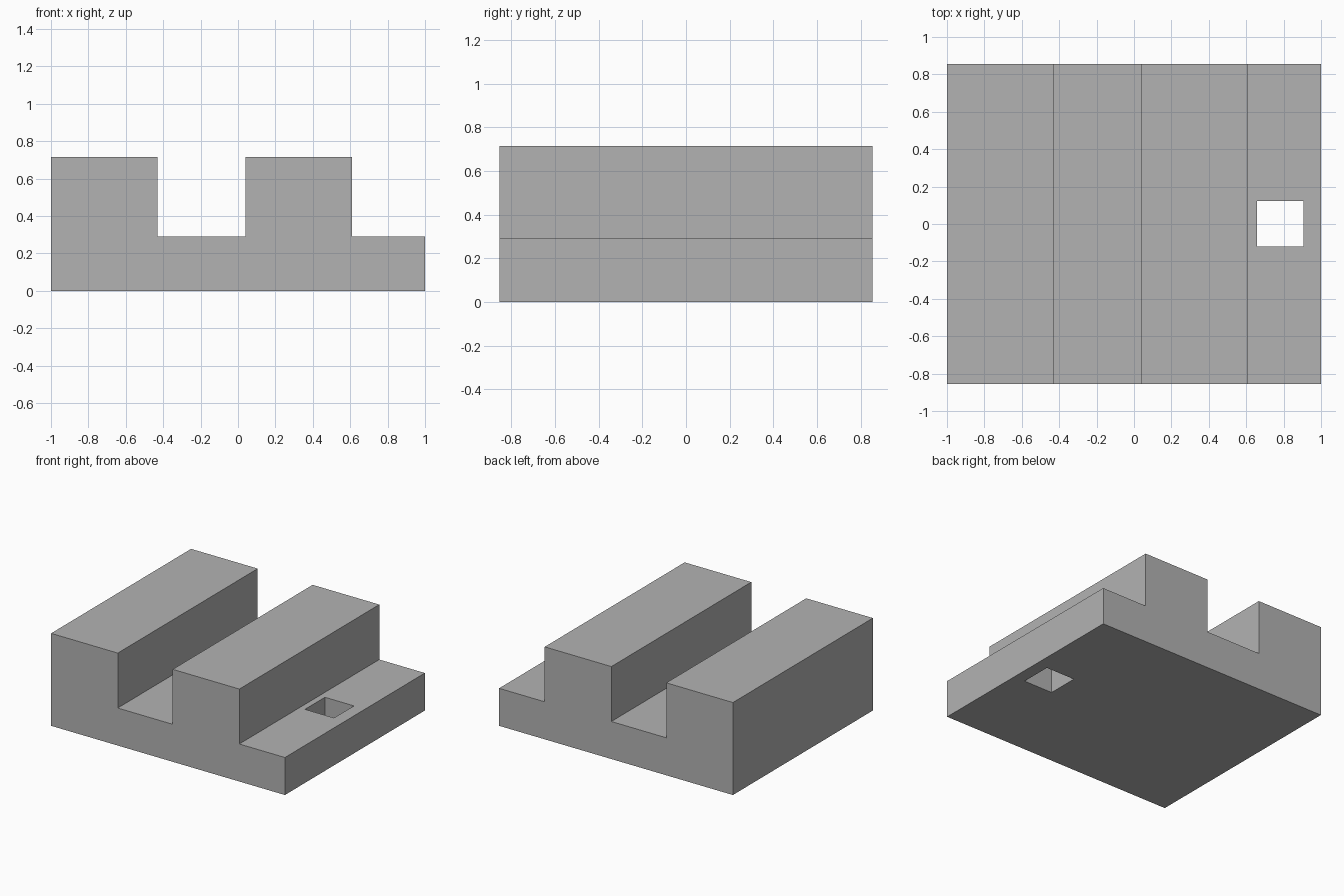
import bpy
import bmesh

cube = bpy.data.objects.get("Cube")
if cube:
    bpy.data.objects.remove(cube, do_unlink=True)

HALF_DEPTH = 0.855
BASE_TOP = 0.29
RIB_TOP = 0.715

grey = bpy.data.materials.new("plain grey")
grey.use_nodes = True
colour = (0.45, 0.45, 0.45, 1)
grey.diffuse_color = colour
grey.node_tree.nodes["Principled BSDF"].inputs["Base Color"].default_value = colour


def extrude_profile(name, points, y0, y1):
    """Extrude an x-z outline along y into a closed solid."""
    bm = bmesh.new()
    face = bm.faces.new([bm.verts.new((x, y0, z)) for x, z in points])
    moved = bmesh.ops.extrude_face_region(bm, geom=[face])["geom"]
    verts = [v for v in moved if isinstance(v, bmesh.types.BMVert)]
    bmesh.ops.translate(bm, vec=(0, y1 - y0, 0), verts=verts)
    bmesh.ops.recalc_face_normals(bm, faces=bm.faces)
    mesh = bpy.data.meshes.new(name)
    bm.to_mesh(mesh)
    bm.free()
    mesh.materials.append(grey)
    obj = bpy.data.objects.new(name, mesh)
    bpy.context.collection.objects.link(obj)
    return obj


# Stepped block: two tall ribs with a channel between and a low ledge
outline = [(-1, 0), (1, 0), (1, BASE_TOP), (0.61, BASE_TOP),
           (0.61, RIB_TOP), (0.04, RIB_TOP), (0.04, BASE_TOP),
           (-0.43, BASE_TOP), (-0.43, RIB_TOP), (-1, RIB_TOP)]
block = extrude_profile("stepped_block", outline, -HALF_DEPTH, HALF_DEPTH)

# Square hole through the ledge
hole = [(0.657, -0.2), (0.905, -0.2), (0.905, 0.5), (0.657, 0.5)]
cutter = extrude_profile("hole_cutter", hole, -0.12, 0.124)
cutter.hide_render = True
cut = block.modifiers.new("square_hole", "BOOLEAN")
cut.operation = "DIFFERENCE"
cut.solver = "EXACT"
cut.object = cutter
bpy.context.view_layer.objects.active = block
bpy.ops.object.modifier_apply(modifier=cut.name)
bpy.data.objects.remove(cutter, do_unlink=True)
